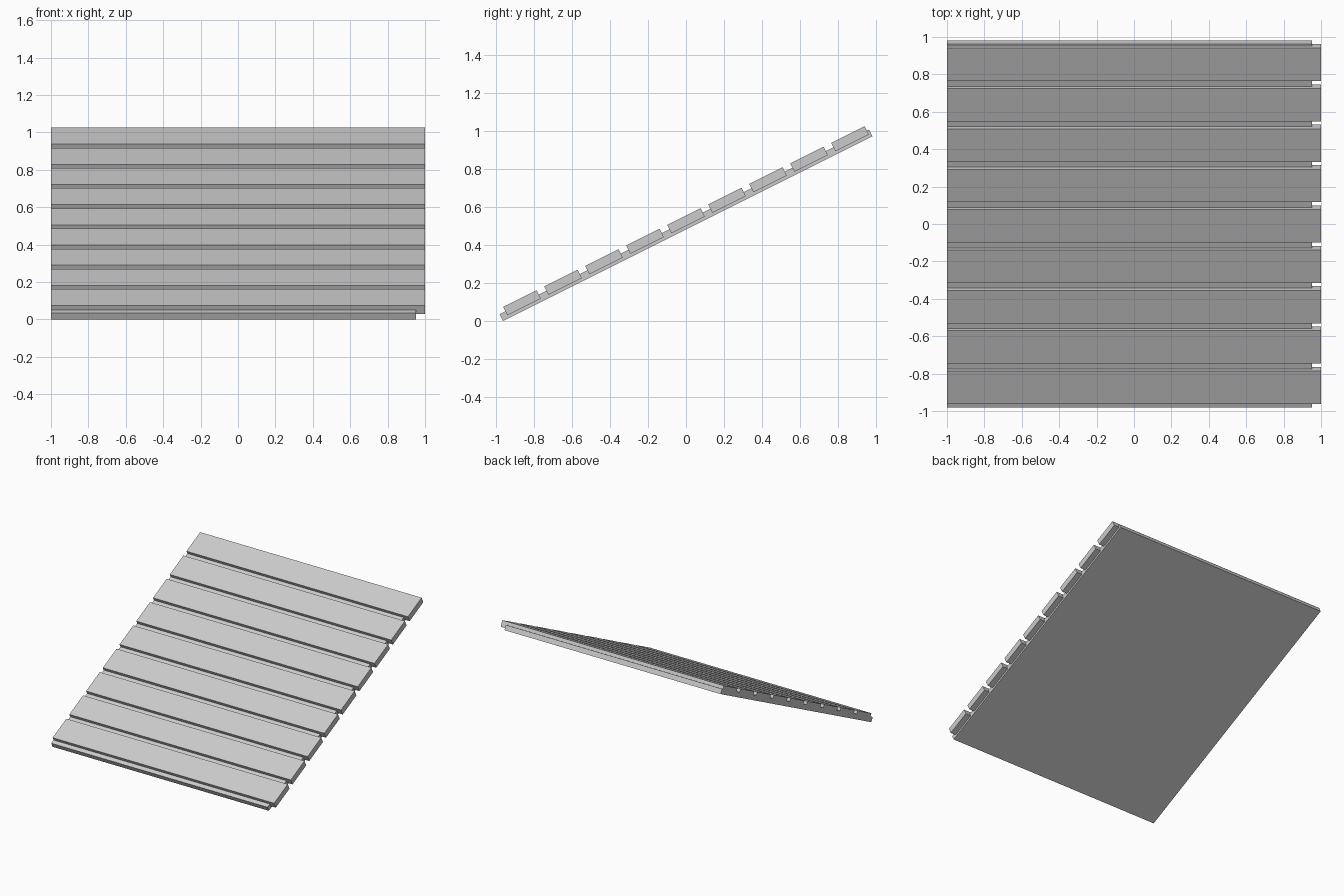
import bpy, math

if "Cube" in bpy.data.objects:
    bpy.data.objects.remove(bpy.data.objects["Cube"])

SLOPE = math.atan(0.5)


def tilted_board(name, x0, x1, y, z, length, thickness):
    """Flat board centred on (y, z), pitched up towards the back."""
    bpy.ops.mesh.primitive_cube_add(size=1, location=((x0 + x1) / 2, y, z),
                                    rotation=(SLOPE, 0, 0))
    board = bpy.context.object
    board.name = name
    board.scale = (x1 - x0, length, thickness)
    return board


# Backing sheet, slightly short on the right side
MID_Z = 0.504
tilted_board("backing_board", -1.0, 0.953, 0, MID_Z, 2.173, 0.04)

# Nine full-width slats set into the backing sheet
COUNT, PITCH = 9, 0.2158
for i in range(COUNT):
    y = (i - (COUNT - 1) / 2) * PITCH
    z = MID_Z + 0.0235 + y * math.tan(SLOPE)
    tilted_board(f"slat_{i + 1}", -1.0, 1.0, y, z, 0.197, 0.05)
